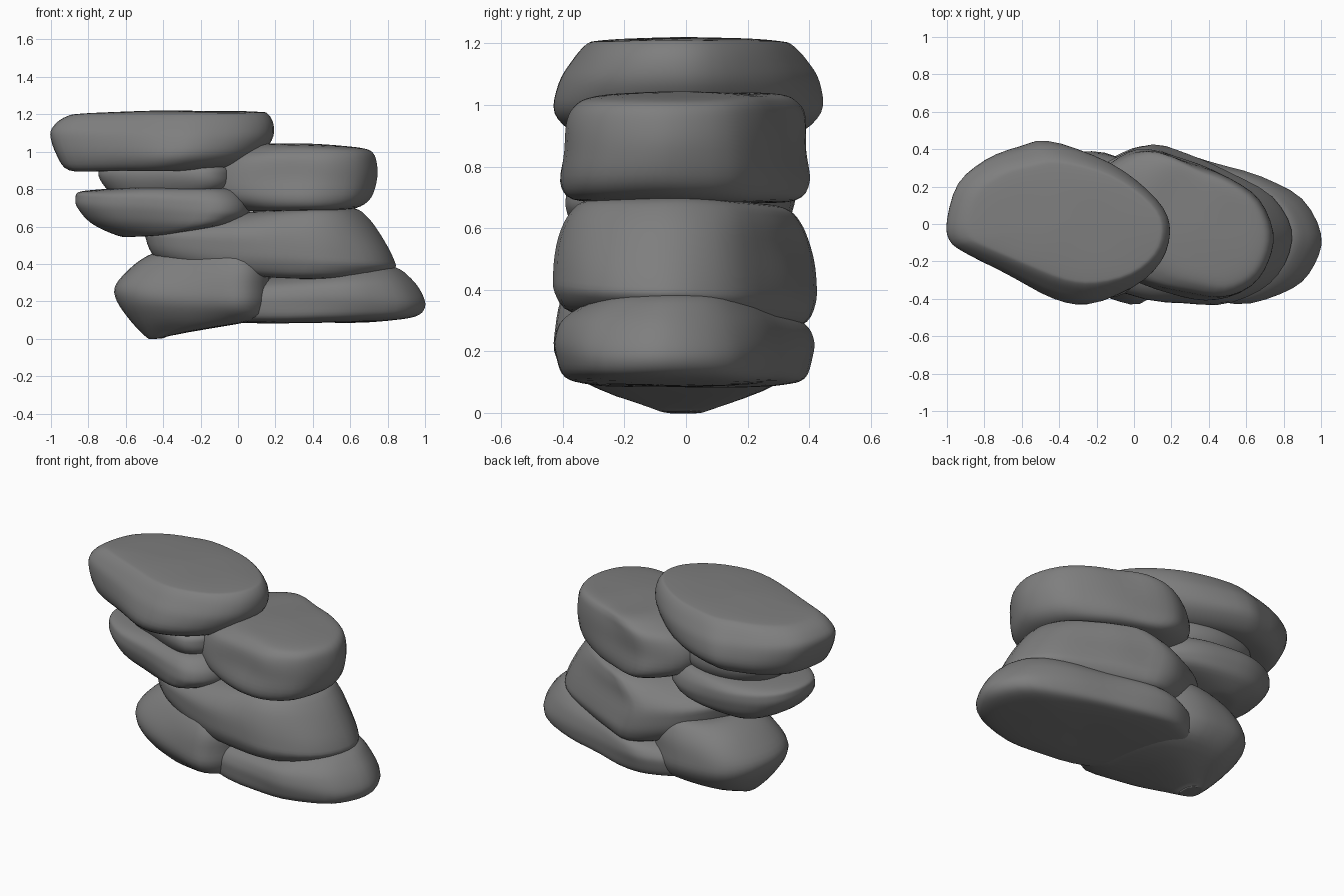
import bpy, bmesh
from mathutils import Vector, noise

if "Cube" in bpy.data.objects:
    bpy.data.objects.remove(bpy.data.objects["Cube"])

# Plan outlines: x as a 0-1 fraction of the length, y absolute
SLAB = [(0, .02), (.05, .22), (.17, .34), (.33, .41), (.46, .44), (.67, .37), (.85, .24), (.97, .09),
        (1, -.05), (.96, -.21), (.84, -.35), (.66, -.42), (.5, -.395), (.3, -.28), (.08, -.155), (.01, -.09)]
SKEW = [(0, .15), (.06, .31), (.2, .41), (.33, .42), (.52, .35), (.75, .26), (.92, .14), (1, -.05),
        (.97, -.22), (.88, -.35), (.7, -.43), (.5, -.41), (.27, -.34), (.09, -.2), (.01, -.03)]
MIDDLE = [(0, -.06), (.07, .08), (.17, .23), (.28, .35), (.44, .42), (.58, .37), (.75, .28), (.92, .15),
          (1, -.03), (.97, -.22), (.87, -.36), (.7, -.43), (.5, -.41), (.27, -.34), (.08, -.22)]
WEDGE = [(0, .05), (.05, .22), (.17, .33), (.36, .38), (.6, .37), (.82, .29), (.95, .13), (1, -.1),
         (.97, -.31), (.83, -.42), (.62, -.39), (.38, -.31), (.16, -.22), (.03, -.1)]

# Dark grey stone
grey = bpy.data.materials.new("stone_grey")
grey.diffuse_color = (.21, .21, .21, 1)
grey.use_nodes = True
grey.node_tree.nodes["Principled BSDF"].inputs["Base Color"].default_value = grey.diffuse_color


def spline(pts, n, closed):
    """Interpolate points with a Catmull-Rom curve, n steps per span."""
    m = len(pts)
    get = (lambda i: pts[i % m]) if closed else (lambda i: pts[max(0, min(m - 1, i))])
    out = []
    for i in range(m if closed else m - 1):
        a, b, c, d = (get(i + k) for k in (-1, 0, 1, 2))
        for k in range(n):
            t = k / n
            out.append([q + .5 * t * (r - p + t * (2 * p - 5 * q + 4 * r - s + t * (3 * (q - r) + s - p)))
                        for p, q, r, s in zip(a, b, c, d)])
    if not closed:
        out.append(list(pts[-1]))
    return out


def cap(level, f, dz):
    """Shrink a level towards its middle to close the stone."""
    x0, z0, x1, z1, s = level
    cx, cz = (x0 + x1) / 2, (z0 + z1) / 2
    return (cx + (x0 - cx) * f, cz + (z0 - cz) * f + dz,
            cx + (x1 - cx) * f, cz + (z1 - cz) * f + dz, s * f)


def stone(name, plan, levels, seed, rough=.028, sag=0):
    """Loft a stone; each level is left x, left z, right x, right z, width scale.
    sag lowers the back of the underside."""
    lo, hi = levels[0], levels[-1]
    levels = [cap(lo, .02, -.01), cap(lo, .6, -.008)] + levels + [cap(hi, .6, .008), cap(hi, .02, .012)]
    outline = spline(plan, 3, True)
    bm = bmesh.new()
    rings = []
    rows = spline(levels, 4, False)
    for k, (x0, z0, x1, z1, s) in enumerate(rows):
        ring = []
        for t, y in outline:
            p = Vector((x0 + (x1 - x0) * t, y * s, z0 + (z1 - z0) * t))
            n = noise.noise_vector(p * 3.5 + Vector((seed * 7.3, seed, 0)))
            p.z -= sag * max(0, p.y) * (1 - k / len(rows))
            ring.append(bm.verts.new(p + Vector((n.x * .3, n.y, n.z * .3)) * rough))
        rings.append(ring)
    m = len(outline)
    for a, b in zip(rings, rings[1:]):
        for i in range(m):
            j = (i + 1) % m
            bm.faces.new((a[i], a[j], b[j], b[i]))
    bm.faces.new(rings[0])
    bm.faces.new(rings[-1])
    bmesh.ops.recalc_face_normals(bm, faces=bm.faces)
    mesh = bpy.data.meshes.new(name)
    bm.to_mesh(mesh)
    bm.free()
    mesh.shade_smooth()
    mesh.materials.append(grey)
    obj = bpy.data.objects.new(name, mesh)
    bpy.context.collection.objects.link(obj)


# Bottom pair
stone("bottom_left_stone", WEDGE, [
    (-.49, .01, -.36, .02, .25), (-.57, .09, .1, .1, .8), (-.645, .2, .165, .17, 1),
    (-.65, .29, .175, .28, 1), (-.55, .4, .165, .38, .93), (-.43, .465, .09, .46, .76)], 1, .02)
stone("bottom_right_stone", SKEW, [
    (-.12, .09, .8, .095, .75), (-.24, .11, .95, .12, .92), (-.27, .19, 1, .17, .97),
    (-.24, .24, .985, .24, .97), (-.14, .28, .93, .32, .89), (.1, .32, .84, .385, .65)], 2, .02)

# Large middle stone
stone("middle_stone", MIDDLE, [
    (-.3, .36, .7, .31, .87), (-.44, .43, .83, .37, .99), (-.49, .53, .83, .43, 1),
    (-.47, .58, .76, .56, .96), (-.25, .64, .69, .65, .87), (-.05, .67, .62, .695, .74)], 3, .02, .18)

# Thin left stones
stone("left_slab", WEDGE, [
    (-.64, .55, -.3, .57, .6), (-.78, .615, -.05, .605, .83), (-.86, .7, .04, .645, .9),
    (-.87, .755, .06, .69, .91), (-.85, .785, .04, .75, .87), (-.75, .80, -.02, .80, .74)], 4, .02)
stone("left_filler_stone", WEDGE, [
    (-.66, .77, -.1, .77, .6), (-.72, .82, -.04, .81, .72), (-.75, .88, -.03, .87, .76),
    (-.72, .92, -.05, .92, .7)], 5, .02)

# Upper right and top stones
stone("upper_right_stone", SKEW, [
    (-.06, .69, .63, .695, .84), (-.19, .75, .71, .75, .95), (-.23, .85, .745, .86, .92),
    (-.18, .96, .74, .95, .89), (-.06, 1.01, .715, 1.0, .82), (.06, 1.04, .66, 1.02, .7)], 6, .02)
stone("top_slab", SLAB, [
    (-.9, .9, -.03, .91, .81), (-.965, .98, .1, .97, 1), (-1, 1.09, .18, 1.06, .98),
    (-.97, 1.15, .19, 1.14, .89), (-.91, 1.19, .16, 1.2, .79), (-.84, 1.204, .11, 1.212, .7)], 7, .012)
